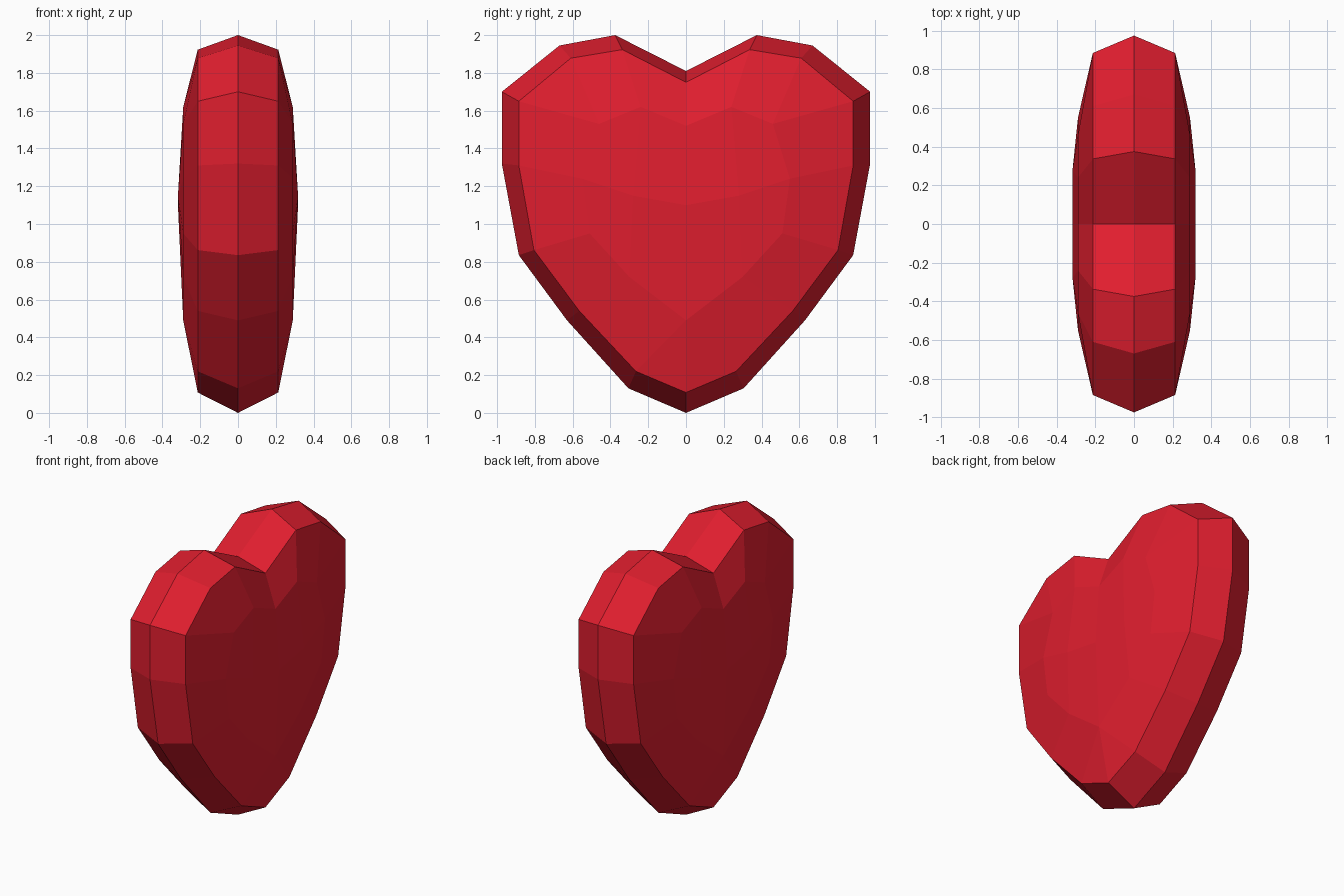
import bpy
import bmesh

if "Cube" in bpy.data.objects:
    bpy.data.objects.remove(bpy.data.objects["Cube"])

# Half profiles (y, z), running from the bottom tip up to the top notch
outline = [(0, 0), (0.305, 0.13), (0.63, 0.49), (0.885, 0.835), (0.975, 1.32),
           (0.975, 1.70), (0.67, 1.945), (0.375, 2.0), (0, 1.81)]
rim = [(0, 0.108), (0.265, 0.22), (0.565, 0.54), (0.805, 0.862), (0.885, 1.31),
       (0.885, 1.65), (0.61, 1.878), (0.337, 1.923), (0, 1.75)]
crown = [(0, 0.49), (0.3, 0.72), (0.51, 0.95), (0.55, 1.24), (0.46, 1.53),
         (0.24, 1.62), (0, 1.52)]
middle = [(0, 1.10), (0.28, 1.15)]

bm = bmesh.new()


def ring(points, x):
    return [bm.verts.new((x, y, z)) for y, z in points]


o = ring(outline, 0)
r = ring(rim, 0.213)
c = ring(crown, 0.29)
m = ring(middle, 0.318)

# Bevelled edge band
for i in range(8):
    bm.faces.new((o[i], o[i + 1], r[i + 1], r[i]))

# Domed face: rim to crown, two rim spans end on a shared crown corner
link = [0, 0, 1, 2, 3, 4, 4, 5, 6]
for i in range(8):
    a, b = c[link[i]], c[link[i + 1]]
    bm.faces.new((r[i], r[i + 1], b) if a is b else (r[i], r[i + 1], b, a))

# Centre of the dome
bm.faces.new((m[0], c[0], c[1], m[1]))
bm.faces.new((m[1], c[1], c[2], c[3]))
bm.faces.new((m[1], c[3], c[4], c[5]))
bm.faces.new((m[0], m[1], c[5], c[6]))

mesh = bpy.data.meshes.new("heart")
bm.to_mesh(mesh)
bm.free()
heart = bpy.data.objects.new("heart", mesh)
bpy.context.collection.objects.link(heart)

# Quarter mirrored across thickness and width
mirror = heart.modifiers.new("mirror", 'MIRROR')
mirror.use_axis = (True, True, False)
mirror.merge_threshold = 0.001

red = bpy.data.materials.new("red")
red.diffuse_color = (0.75, 0.013, 0.028, 1)
red.use_nodes = True
red.node_tree.nodes["Principled BSDF"].inputs["Base Color"].default_value = red.diffuse_color
mesh.materials.append(red)
